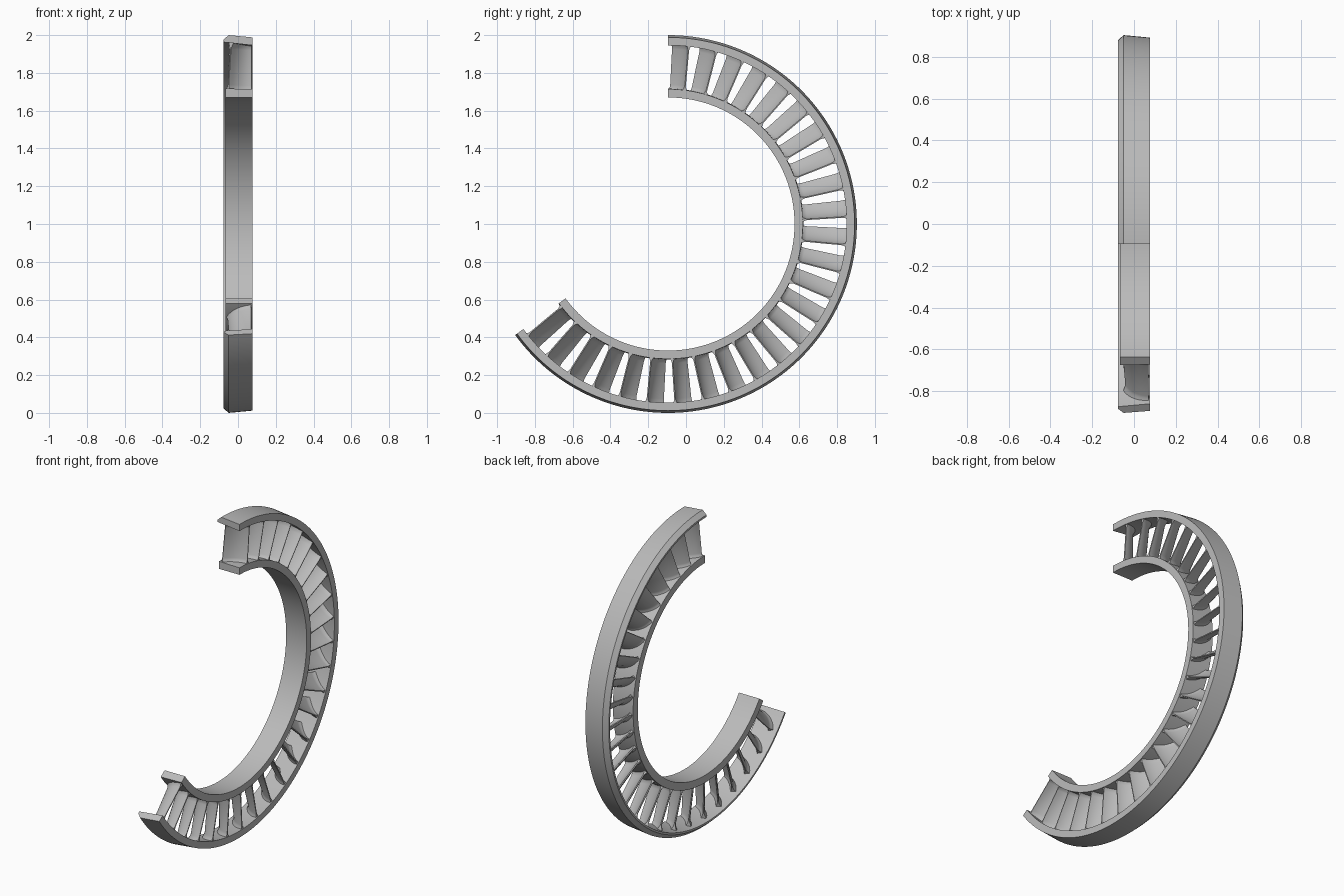
import bpy
import bmesh
from math import sin, cos, pi, radians, hypot

old = bpy.data.objects.get("Cube")
if old:
    bpy.data.objects.remove(old, do_unlink=True)

SWEEP = 234          # degrees covered by the ring segment
BLADES = 26
PITCH = SWEEP / BLADES
CENTRE_Y = -0.0955

metal = bpy.data.materials.new("grey_metal")
metal.use_nodes = True
metal.diffuse_color = (0.5, 0.5, 0.5, 1)
metal.node_tree.nodes["Principled BSDF"].inputs["Base Color"].default_value = (0.5, 0.5, 0.5, 1)


def polar(x, r, degrees):
    """Point at a clockwise angle from the top of the ring."""
    a = radians(degrees)
    return (x, CENTRE_Y + r * sin(a), 1 + r * cos(a))


def loft(name, sections):
    """Skin a row of closed sections and cap both ends."""
    bm = bmesh.new()
    rows = [[bm.verts.new(p) for p in s] for s in sections]
    n = len(rows[0])
    for a, b in zip(rows, rows[1:]):
        for i in range(n):
            j = (i + 1) % n
            bm.faces.new((a[i], a[j], b[j], b[i]))
    bm.faces.new(rows[0])
    bm.faces.new(rows[-1])
    bmesh.ops.recalc_face_normals(bm, faces=bm.faces)
    mesh = bpy.data.meshes.new(name)
    bm.to_mesh(mesh)
    bm.free()
    mesh.materials.append(metal)
    obj = bpy.data.objects.new(name, mesh)
    bpy.context.collection.objects.link(obj)
    bpy.ops.object.select_all(action="DESELECT")
    obj.select_set(True)
    bpy.context.view_layer.objects.active = obj
    bpy.ops.object.shade_smooth_by_angle(angle=radians(30))
    return obj


# Outer and inner bands: (x, radius) profiles swept around the arc
outer_profile = [(-0.077, 0.963), (-0.077, 0.975), (-0.05, 1.0), (0.077, 0.988), (0.077, 0.946)]
inner_profile = [(-0.066, 0.67), (-0.066, 0.717), (0.077, 0.714), (0.077, 0.67)]
STEPS = BLADES * 6
for name, profile in (("outer_band", outer_profile), ("inner_band", inner_profile)):
    loft(name, [[polar(x, r, SWEEP * k / STEPS) for x, r in profile] for k in range(STEPS + 1)])


def blade_section(r, flare, start):
    """Curved aerofoil outline at one radius; flare thickens it into a fillet."""
    f = (r - 0.71) / 0.25
    width = 6.2 - 1.0 * f
    lead_x, tail_x = -0.053 + 0.016 * f, 0.07
    lead_t = radians(PITCH / 2 - 0.4 - width / 2) * r
    tail_t = lead_t + radians(width) * r
    mid_x, mid_t = lead_x + 0.042, tail_t - 0.012
    early, late = [], []
    count = 10
    for i in range(count + 1):
        u = i / count
        x = (1 - u) ** 2 * lead_x + 2 * u * (1 - u) * mid_x + u * u * tail_x
        t = (1 - u) ** 2 * lead_t + 2 * u * (1 - u) * mid_t + u * u * tail_t
        dx = (1 - u) * (mid_x - lead_x) + u * (tail_x - mid_x)
        dt = (1 - u) * (mid_t - lead_t) + u * (tail_t - mid_t)
        half = 0.003 + 0.004 * sin(pi * u ** 0.7) + flare
        nx, nt = -dt / hypot(dx, dt) * half, dx / hypot(dx, dt) * half
        for side, row in ((-1, early), (1, late)):
            px = min(x + side * nx, 0.075)
            row.append(polar(px, r, start + (t + side * nt) / r * 180 / pi))
    return early + late[::-1]


# Blades, flared where they meet the bands
stations = [(0.709, 0.011), (0.718, 0.007), (0.725, 0.003), (0.737, 0), (0.83, 0),
            (0.925, 0), (0.938, 0.003), (0.947, 0.007), (0.961, 0.013)]
for k in range(BLADES):
    loft(f"blade_{k + 1}", [blade_section(r, flare, k * PITCH) for r, flare in stations])
